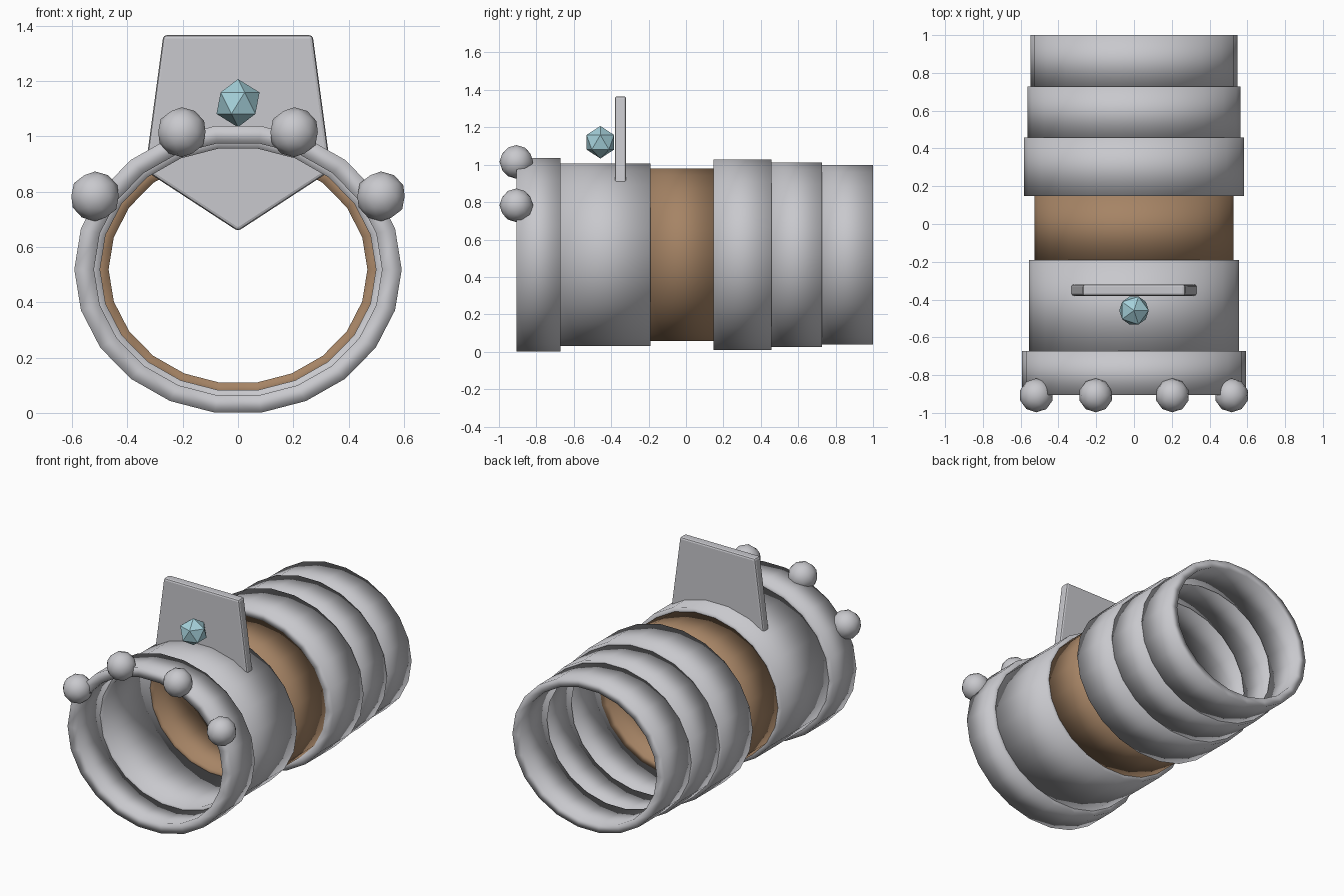
import bpy, bmesh, math

if "Cube" in bpy.data.objects:
    bpy.data.objects.remove(bpy.data.objects["Cube"])

SIDES = 22        # facets around each band
CENTRE_Z = 0.519  # height of the tube axis
SQUASH = 0.884    # bands are slightly flattened in height


def material(name, colour):
    m = bpy.data.materials.new(name)
    m.use_nodes = True
    m.diffuse_color = (*colour, 1)
    m.node_tree.nodes["Principled BSDF"].inputs["Base Color"].default_value = (*colour, 1)
    return m


silver = material("silver grey", (0.58, 0.58, 0.61))
bronze = material("bronze brown", (0.38, 0.23, 0.13))
ice = material("ice blue", (0.38, 0.64, 0.71))


def make_object(name, bm, mat, smooth):
    bmesh.ops.recalc_face_normals(bm, faces=bm.faces)
    for f in bm.faces:
        f.smooth = smooth
    mesh = bpy.data.meshes.new(name)
    bm.to_mesh(mesh)
    bm.free()
    mesh.materials.append(mat)
    ob = bpy.data.objects.new(name, mesh)
    bpy.context.collection.objects.link(ob)
    return ob


def band(name, y0, y1, outer, inner, mat):
    """Hollow elliptical sleeve along y."""
    bm = bmesh.new()
    rows = []
    for r, y in ((outer, y0), (outer, y1), (inner, y1), (inner, y0)):
        angles = [math.tau * i / SIDES for i in range(SIDES)]
        rows.append([bm.verts.new((r * math.cos(a), y, CENTRE_Z + SQUASH * r * math.sin(a)))
                     for a in angles])
    for k in range(4):
        a, b = rows[k], rows[(k + 1) % 4]
        for i in range(SIDES):
            j = (i + 1) % SIDES
            bm.faces.new((a[i], a[j], b[j], b[i]))
    make_object(name, bm, mat, True)


def ball(name, location, radius, detail, mat, smooth):
    bm = bmesh.new()
    bmesh.ops.create_icosphere(bm, subdivisions=detail, radius=radius)
    make_object(name, bm, mat, smooth).location = location


# Sleeves from front to back
band("front_collar", -0.905, -0.672, 0.592, 0.521, silver)
band("front_sleeve", -0.672, -0.19, 0.557, 0.499, silver)
band("middle_sleeve", -0.19, 0.147, 0.528, 0.468, bronze)
band("rear_sleeve_large", 0.147, 0.457, 0.583, 0.522, silver)
band("rear_sleeve_medium", 0.457, 0.727, 0.563, 0.505, silver)
band("rear_sleeve_small", 0.727, 1.0, 0.548, 0.49, silver)

# Studs on the front rim
for side, label in ((1, "left"), (-1, "right")):
    ball("upper_stud_" + label, (side * 0.203, -0.907, 1.015), 0.09, 2, silver, True)
    ball("lower_stud_" + label, (side * 0.517, -0.907, 0.783), 0.09, 2, silver, True)

# Upright pointed plate with softened edges
bm = bmesh.new()
outline = ((-0.27, 1.366), (0.27, 1.366), (0.336, 0.876), (0, 0.657), (-0.336, 0.876))
face = bm.faces.new([bm.verts.new((x, -0.38, z)) for x, z in outline])
extruded = bmesh.ops.extrude_face_region(bm, geom=[face])["geom"]
bmesh.ops.translate(bm, vec=(0, 0.06, 0),
                    verts=[v for v in extruded if isinstance(v, bmesh.types.BMVert)])
plate = make_object("crest_plate", bm, silver, False)
bevel = plate.modifiers.new("soft_edges", "BEVEL")
bevel.width = 0.012
bevel.segments = 2

# Faceted gem in front of the plate
ball("gem", (0, -0.458, 1.12), 0.087, 1, ice, False)
